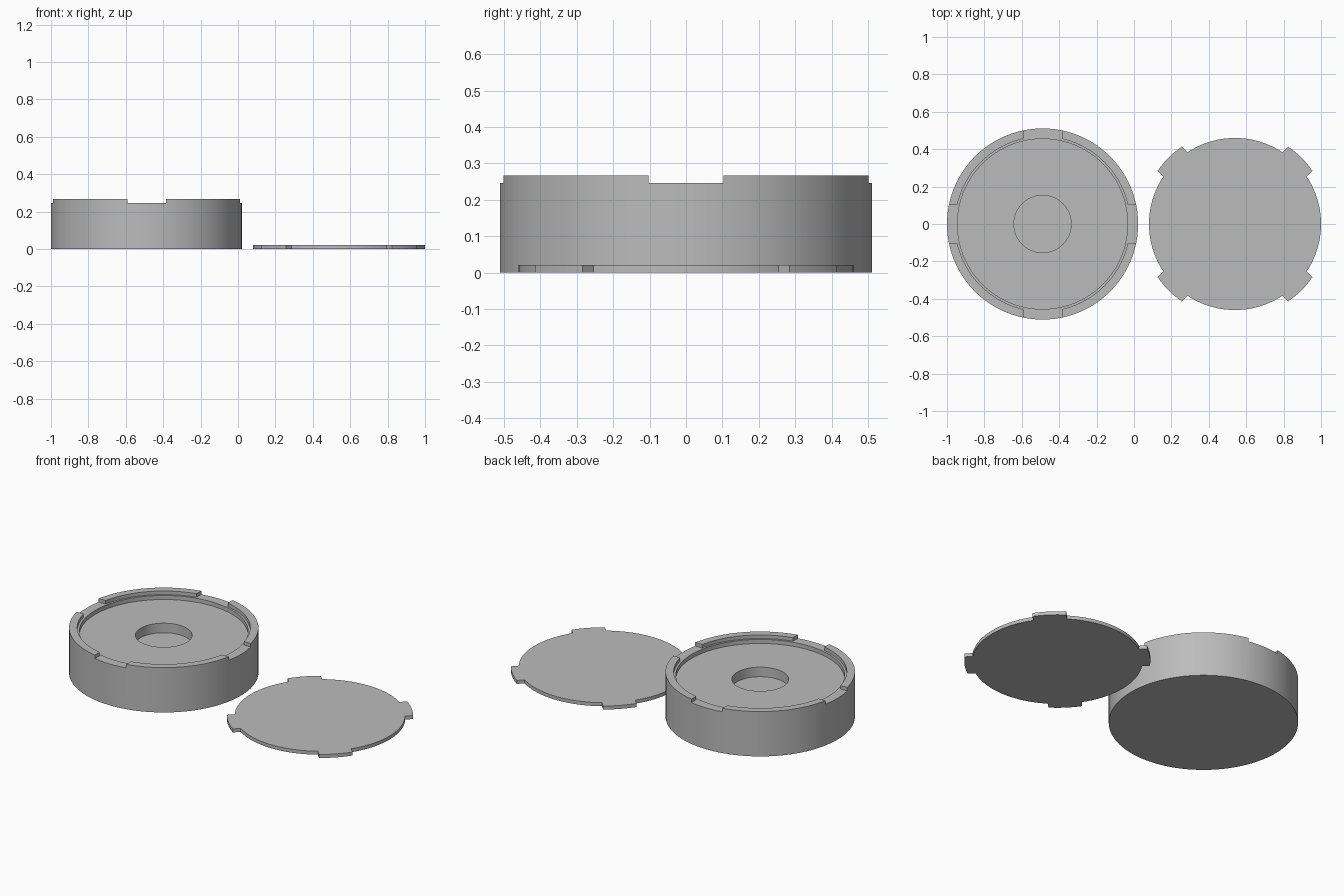
import bpy, bmesh
from math import asin, cos, sin, pi
from mathutils import Matrix

cube = bpy.data.objects.get("Cube")
if cube:
    bpy.data.objects.remove(cube, do_unlink=True)

grey = bpy.data.materials.new("plain grey")
grey.use_nodes = True
grey.diffuse_color = (0.5, 0.5, 0.5, 1)
grey.node_tree.nodes["Principled BSDF"].inputs["Base Color"].default_value = grey.diffuse_color


def add_object(name, bm, x):
    bmesh.ops.recalc_face_normals(bm, faces=bm.faces)
    mesh = bpy.data.meshes.new(name)
    bm.to_mesh(mesh)
    bm.free()
    mesh.materials.append(grey)
    obj = bpy.data.objects.new(name, mesh)
    obj.location.x = x
    bpy.context.collection.objects.link(obj)
    return obj


def select_only(obj):
    bpy.ops.object.select_all(action='DESELECT')
    obj.select_set(True)
    bpy.context.view_layer.objects.active = obj


# Round body: turned profile with stepped rim, recessed floor and centre well
BODY_X, LEDGE, TOP = -0.489, 0.246, 0.267
profile = [(0, 0), (0.511, 0), (0.511, TOP), (0.467, TOP), (0.467, LEDGE),
           (0.455, LEDGE), (0.455, 0.222), (0.153, 0.222), (0.153, 0.165), (0, 0.165)]
bm = bmesh.new()
verts = [bm.verts.new((r, 0, z)) for r, z in profile]
edges = [bm.edges.new(pair) for pair in zip(verts, verts[1:])]
bmesh.ops.spin(bm, geom=verts + edges, cent=(0, 0, 0), axis=(0, 0, 1),
               angle=2 * pi, steps=96, use_merge=True)
bmesh.ops.remove_doubles(bm, verts=bm.verts, dist=1e-5)
body = add_object("round_body", bm, BODY_X)

# Four rim slots, cut by two crossed bars
for size in ((1.2, 0.206), (0.206, 1.2)):
    bm = bmesh.new()
    bmesh.ops.create_cube(bm, size=1, matrix=Matrix.Translation((0, 0, LEDGE + 0.1))
                          @ Matrix.Diagonal((*size, 0.2, 1)))
    cutter = add_object("slot_cutter", bm, BODY_X)
    cutter.hide_render = True
    cut = body.modifiers.new("slots", 'BOOLEAN')
    cut.object = cutter
    cut.operation = 'DIFFERENCE'
    cut.solver = 'EXACT'
    select_only(body)
    bpy.ops.object.modifier_apply(modifier=cut.name)
    bpy.data.objects.remove(cutter, do_unlink=True)

# Flat lid: disc outline with four parallel-sided tabs on the diagonals
LID_R, TAB_R, TAB_HALF, LID_THICK = 0.46, 0.502, 0.0915, 0.021


def arc(radius, start, end, steps):
    for i in range(steps + 1):
        a = start + (end - start) * i / steps
        yield radius * cos(a), radius * sin(a), 0


inner, outer = asin(TAB_HALF / LID_R), asin(TAB_HALF / TAB_R)
outline = []
for k in range(4):
    mid = pi / 4 + k * pi / 2
    outline += arc(TAB_R, mid - outer, mid + outer, 8)
    outline += arc(LID_R, mid + inner, mid + pi / 2 - inner, 20)
bm = bmesh.new()
face = bm.faces.new([bm.verts.new(p) for p in outline])
raised = bmesh.ops.extrude_face_region(bm, geom=[face], use_keep_orig=True)
bmesh.ops.translate(bm, vec=(0, 0, LID_THICK),
                    verts=[g for g in raised["geom"] if isinstance(g, bmesh.types.BMVert)])
lid = add_object("tabbed_lid", bm, 0.54)

for obj in (body, lid):
    select_only(obj)
    bpy.ops.object.shade_smooth_by_angle(angle=pi / 6)
